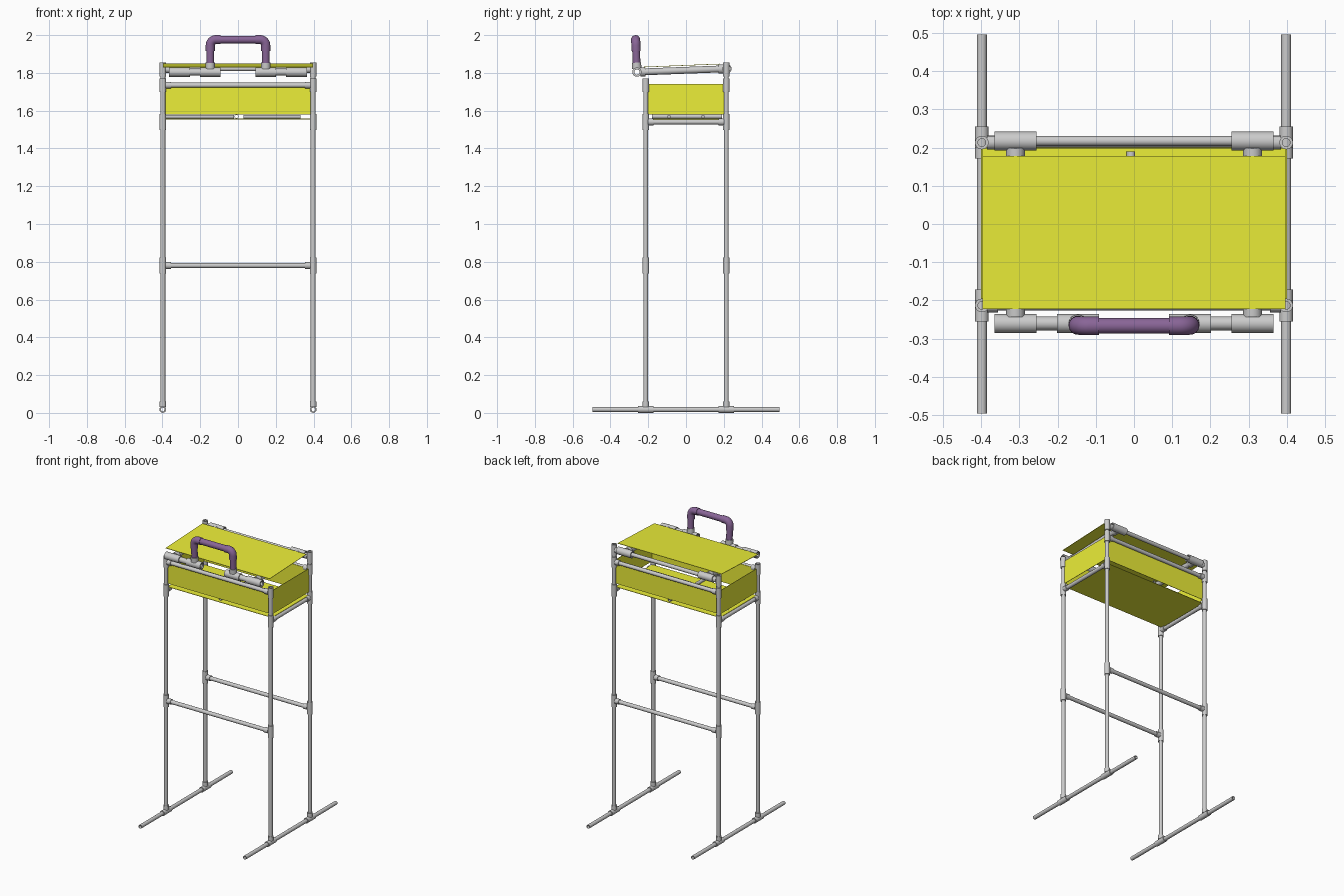
import bpy, bmesh, math
from mathutils import Vector as V

if "Cube" in bpy.data.objects:
    bpy.data.objects.remove(bpy.data.objects["Cube"])

X, Y = 0.398, 0.213            # leg positions
R, TR = 0.013, 0.0178          # frame pipe and fitting radii
SZ = 0.018                     # skid height


def material(name, rgb):
    m = bpy.data.materials.new(name)
    m.diffuse_color = (*rgb, 1)
    m.use_nodes = True
    m.node_tree.nodes["Principled BSDF"].inputs["Base Color"].default_value = m.diffuse_color
    return m


yellow = material("yellow_sheet", (0.84, 0.86, 0.04))
purple = material("purple_grip", (0.25, 0.13, 0.31))


def sweep(bm, path, r, inner=None, normal=None, n=24):
    """Hollow tube along a planar path."""
    path = [V(p) for p in path]
    inner = inner or r * 0.78
    loops = []
    for i, p in enumerate(path):
        t = (path[min(i + 1, len(path) - 1)] - path[max(i - 1, 0)]).normalized()
        a = V(normal).normalized() if normal else t.orthogonal().normalized()
        b = t.cross(a)
        ring = lambda q: [bm.verts.new(p + q * (math.cos(k * math.tau / n) * a + math.sin(k * math.tau / n) * b))
                          for k in range(n)]
        loops.append((ring(r), ring(inner)))
    outer = [l[0] for l in loops]
    bore = [l[1] for l in loops]
    chain = outer + bore[::-1]
    for A, B in zip(chain, chain[1:] + chain[:1]):
        for k in range(n):
            j = (k + 1) % n
            bm.faces.new((A[k], A[j], B[j], B[k]))


def finish(name, bm, mat=None, smooth=True):
    bmesh.ops.recalc_face_normals(bm, faces=bm.faces)
    me = bpy.data.meshes.new(name)
    bm.to_mesh(me)
    bm.free()
    ob = bpy.data.objects.new(name, me)
    bpy.context.collection.objects.link(ob)
    if mat:
        me.materials.append(mat)
    if smooth:
        bpy.ops.object.select_all(action='DESELECT')
        ob.select_set(True)
        bpy.context.view_layer.objects.active = ob
        bpy.ops.object.shade_smooth_by_angle(angle=math.radians(35))
    return ob


def pipe(name, a, b, r=R):
    bm = bmesh.new()
    sweep(bm, [a, b], r)
    return finish(name, bm)


def tee(name, p, run, stem, r=TR, half=0.042, reach=0.042, bore=R):
    """T fitting: a sleeve along run with a branch along stem."""
    bm = bmesh.new()
    p, run, stem = V(p), V(run).normalized(), V(stem).normalized()
    sweep(bm, [p - run * half, p + run * half], r, bore)
    sweep(bm, [p + stem * bore, p + stem * reach], r, bore)
    return finish(name, bm)


def sheet(name, corners, thick=0.003):
    bm = bmesh.new()
    bm.faces.new([bm.verts.new(c) for c in corners])
    ob = finish(name, bm, yellow, False)
    m = ob.modifiers.new("thickness", 'SOLIDIFY')
    m.thickness = thick
    m.offset = 0
    return ob


# Skids, legs and side rails
for sx, side in ((-1, "left"), (1, "right")):
    x = sx * X
    pipe(f"{side}_skid", (x, -0.495, SZ), (x, 0.495, SZ))
    pipe(f"{side}_side_rail", (x, -Y + R, 1.54), (x, Y - R, 1.54))
    for sy, end, top in ((-1, "front", 1.77), (1, "back", 1.855)):
        y = sy * Y
        pipe(f"{end}_{side}_leg", (x, y, SZ + R), (x, y, top))
        tee(f"{end}_{side}_foot_tee", (x, y, SZ), (0, 1, 0), (0, 0, 1))
        tee(f"{end}_{side}_middle_tee", (x, y, 0.78), (0, 0, 1), (-sx, 0, 0))
        tee(f"{end}_{side}_side_rail_tee", (x, y, 1.54), (0, 0, 1), (0, -sy, 0))
        tee(f"{end}_{side}_upper_tee", (x, y, 1.735), (0, 0, 1), (-sx, 0, 0), half=0.036)
    tee(f"{side}_hinge_rail_tee", (x, Y, 1.818), (0, 0, 1), (-sx, 0, 0), half=0.037)

# Cross rails
for sy, end in ((-1, "front"), (1, "back")):
    for z, part in ((0.78, "middle"), (1.735, "upper")):
        pipe(f"{end}_{part}_rail", (-X + R, sy * Y, z), (X - R, sy * Y, z))
hinge = V((0, 0.217, 1.822))
pipe("hinge_rail", (-X + R, hinge.y, hinge.z), (X - R, hinge.y, hinge.z))

# Tray walls and floor
w, d, z0, z1 = X, 0.199, 1.58, 1.742
for s, a, b in ((-1, "front", "left"), (1, "back", "right")):
    sheet(f"tray_{a}_wall", [(-w, s * d, z0), (w, s * d, z0), (w, s * d, z1), (-w, s * d, z1)])
    sheet(f"tray_{b}_wall", [(s * w, -d, z0), (s * w, d, z0), (s * w, d, z1), (s * w, -d, z1)])
sheet("tray_floor", [(-w, -d, 1.556), (w, -d, 1.556), (w, d, 1.556), (-w, d, 1.556)])

# Small pipes lying on the tray floor
pipe("floor_spine_pipe", (-0.008, -0.18, 1.569), (-0.008, 0.19, 1.569), 0.011)
for y in (-0.09, 0.09):
    pipe("floor_pipe_left", (-0.38, y, 1.568), (-0.02, y, 1.568), 0.01)
    pipe("floor_pipe_right", (0.03, y, 1.568), (0.33, y, 1.568), 0.01)

# Lid sheet, its arms and hinge sleeves
sheet("lid", [(-0.396, -0.222, 1.831), (0.396, -0.222, 1.831), (0.396, 0.178, 1.847), (-0.396, 0.178, 1.847)])
front = V((0, -0.26, 1.804))
arm = (hinge - front).normalized()
up = V((0, -arm.z, arm.y))
for sx, side in ((-1, "left"), (1, "right")):
    off = V((sx * 0.31, 0, 0))
    pipe(f"{side}_lid_arm", front + off + arm * 0.02, hinge + off - arm * 0.02, 0.018)
    tee(f"{side}_hinge_sleeve", hinge + off, (1, 0, 0), -arm, 0.0245, 0.055, 0.045, 0.018)
    tee(f"{side}_lid_front_tee", front + off, (1, 0, 0), arm, 0.0245, 0.055, 0.045, 0.018)
    pipe(f"{side}_lid_front_pipe", front + V((sx * 0.1, 0, 0)), front + V((sx * 0.36, 0, 0)), 0.018)
    tee(f"{side}_handle_tee", front + V((sx * 0.147, 0, 0)), (1, 0, 0), up, 0.0245, 0.055, 0.05, 0.018)

# Purple handle: inner grip pipe with thicker elbows
hx, top, bend = 0.147, 0.172, 0.03
bm = bmesh.new()
for sx in (-1, 1):
    base = front + V((sx * hx, 0, 0))
    sweep(bm, [base + up * 0.04, base + up * (top - 0.04)], 0.0205)
    centre = base + up * (top - bend) + V((-sx * bend, 0, 0))
    path = [base + up * (top - 0.06)]
    for i in range(9):
        a = i * math.pi / 16
        path.append(centre + V((sx * bend * math.cos(a), 0, 0)) + up * bend * math.sin(a))
    path.append(base + up * top + V((-sx * 0.055, 0, 0)))
    sweep(bm, path, 0.024, 0.019, normal=arm)
grip = front + up * top
sweep(bm, [grip - V((hx - 0.04, 0, 0)), grip + V((hx - 0.04, 0, 0))], 0.0205)
finish("handle", bm, purple)
